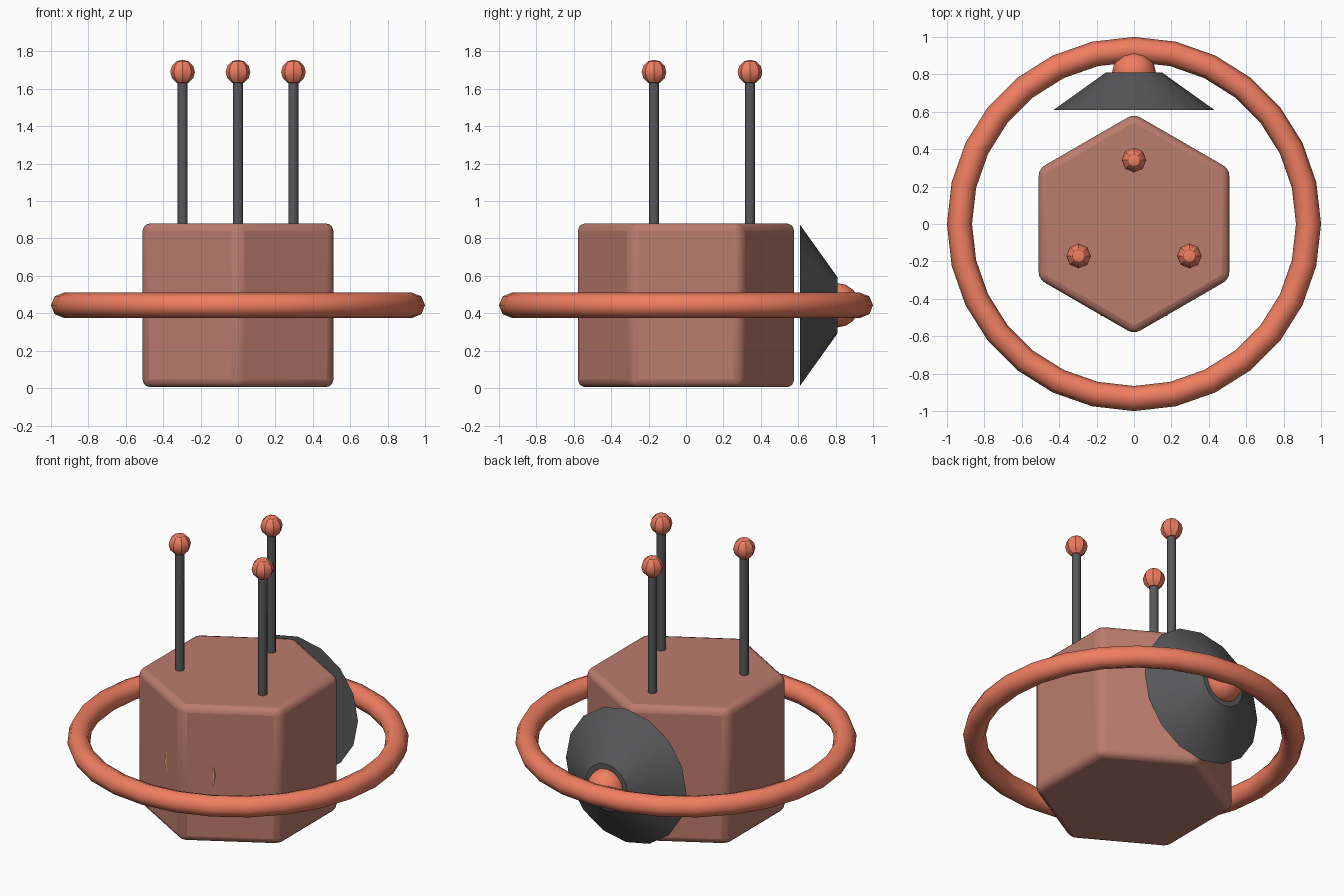
import bpy
from math import pi, radians, sin, cos

if "Cube" in bpy.data.objects:
    bpy.data.objects.remove(bpy.data.objects["Cube"])


def material(name, rgb):
    m = bpy.data.materials.new(name)
    m.diffuse_color = (*rgb, 1)
    m.use_nodes = True
    m.node_tree.nodes["Principled BSDF"].inputs["Base Color"].default_value = m.diffuse_color
    return m


ROSE = material("dusty_rose", (0.50, 0.20, 0.155))
CORAL = material("coral", (0.87, 0.21, 0.12))
DARK = material("dark_grey", (0.10, 0.10, 0.105))
AMBER = material("amber", (0.85, 0.55, 0.15))
MID_Z = 0.443


def finish(name, mat, angle=30):
    ob = bpy.context.object
    ob.name = name
    ob.data.materials.append(mat)
    bpy.ops.object.shade_smooth_by_angle(angle=radians(angle))
    return ob


# Hexagonal body with rounded edges, corners on the y axis
bpy.ops.mesh.primitive_cylinder_add(vertices=6, radius=0.589, depth=0.875,
                                    location=(0, 0, MID_Z))
body = finish("body", ROSE)
bevel = body.modifiers.new("rounded_edges", 'BEVEL')
bevel.width = 0.04
bevel.segments = 3

# Ring around the body
bpy.ops.mesh.primitive_torus_add(major_segments=28, minor_segments=8,
                                 major_radius=0.933, minor_radius=0.067,
                                 location=(0, 0, MID_Z))
finish("ring", CORAL, 50)

# Three antennas with ball tips
for i in range(3):
    a = pi / 2 + i * 2 * pi / 3
    x, y = 0.342 * cos(a), 0.342 * sin(a)
    bpy.ops.mesh.primitive_cylinder_add(vertices=8, radius=0.027, depth=0.82,
                                        location=(x, y, 1.28))
    finish(f"antenna_{i + 1}", DARK, 50)
    bpy.ops.mesh.primitive_uv_sphere_add(segments=8, ring_count=6, radius=0.066,
                                         location=(x, y, 1.69))
    finish(f"antenna_tip_{i + 1}", CORAL)

# Engine cone at the back, wide end toward the body
bpy.ops.mesh.primitive_cone_add(vertices=16, radius1=0.43, radius2=0.15,
                                depth=0.2, location=(0, 0.71, MID_Z),
                                rotation=(-pi / 2, 0, 0))
finish("engine_cone", DARK)

# Glowing ball at the narrow end
bpy.ops.mesh.primitive_uv_sphere_add(segments=12, ring_count=8, radius=0.118,
                                     location=(0, 0.81, MID_Z))
finish("engine_ball", CORAL, 50)

# Round front window, almost entirely sunk in the body
bpy.ops.mesh.primitive_cylinder_add(vertices=16, radius=0.18, depth=0.06,
                                    location=(0, -0.463, MID_Z),
                                    rotation=(pi / 2, 0, 0))
finish("front_window", AMBER)
